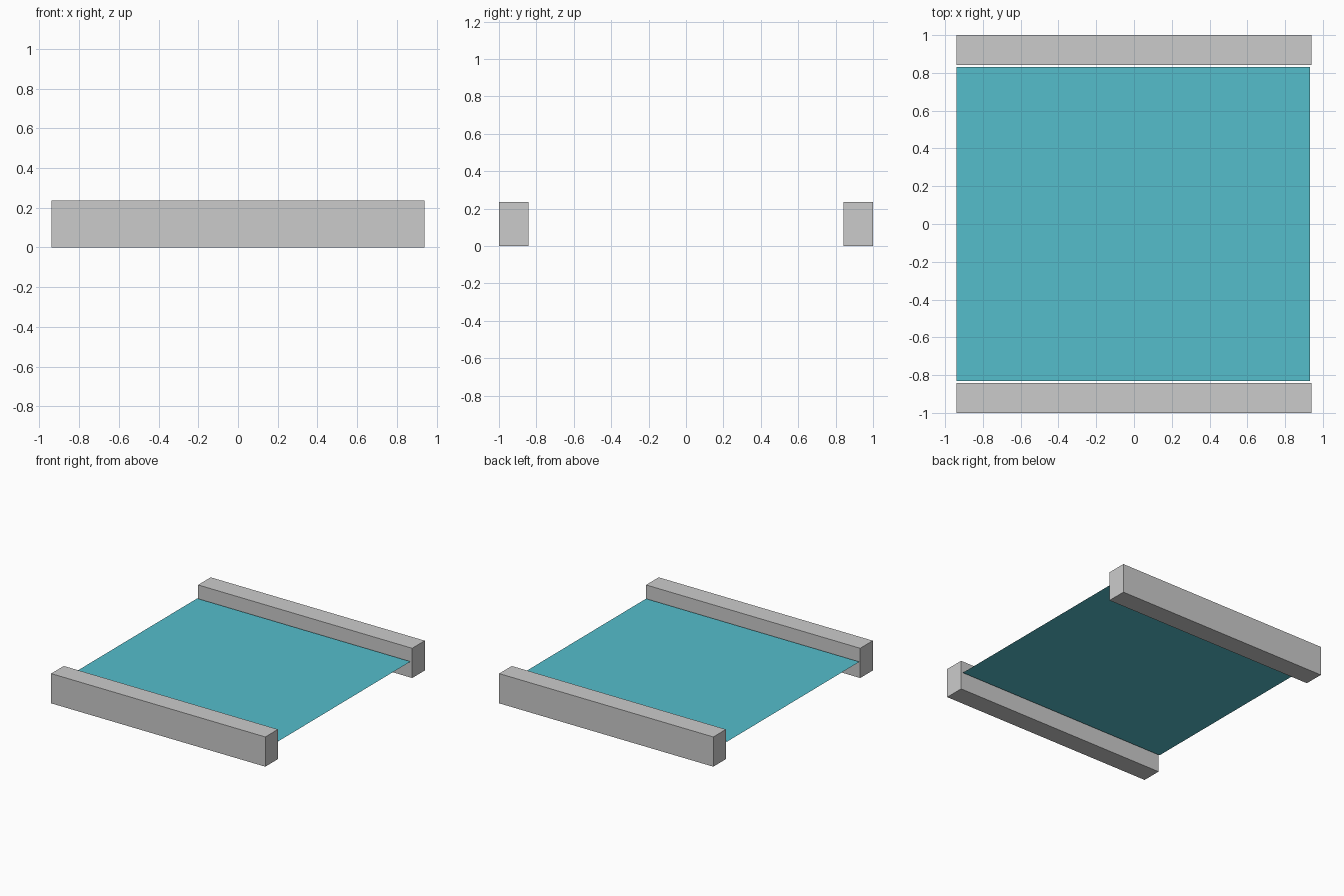
import bpy

if "Cube" in bpy.data.objects:
    bpy.data.objects.remove(bpy.data.objects["Cube"])

HALF_X = 0.94      # half length of the rails
RAIL_Y0, RAIL_Y1 = 0.842, 1.0
RAIL_H = 0.236
SHEET_Z = 0.133


def rail(name, side):
    """Square-edged bar along x, on the +y or -y side."""
    y = side * (RAIL_Y0 + RAIL_Y1) / 2
    bpy.ops.mesh.primitive_cube_add(size=1, location=(0, y, RAIL_H / 2))
    ob = bpy.context.object
    ob.name = name
    ob.scale = (2 * HALF_X, RAIL_Y1 - RAIL_Y0, RAIL_H)
    bpy.ops.object.transform_apply(location=False, rotation=False, scale=True)
    return ob


# Two side rails
rail("front_rail", -1)
rail("back_rail", 1)

# Thin flat sheet between the rails, just clear of them
bpy.ops.mesh.primitive_plane_add(size=1, location=(-0.004, 0, SHEET_Z))
sheet = bpy.context.object
sheet.name = "water_surface"
sheet.scale = (1.873, 1.662, 1)
bpy.ops.object.transform_apply(location=False, rotation=False, scale=True)

# Turquoise sheet colour
mat = bpy.data.materials.new("turquoise")
mat.diffuse_color = (0.09, 0.51, 0.60, 1)
mat.use_nodes = True
mat.node_tree.nodes["Principled BSDF"].inputs["Base Color"].default_value = mat.diffuse_color
sheet.data.materials.append(mat)
